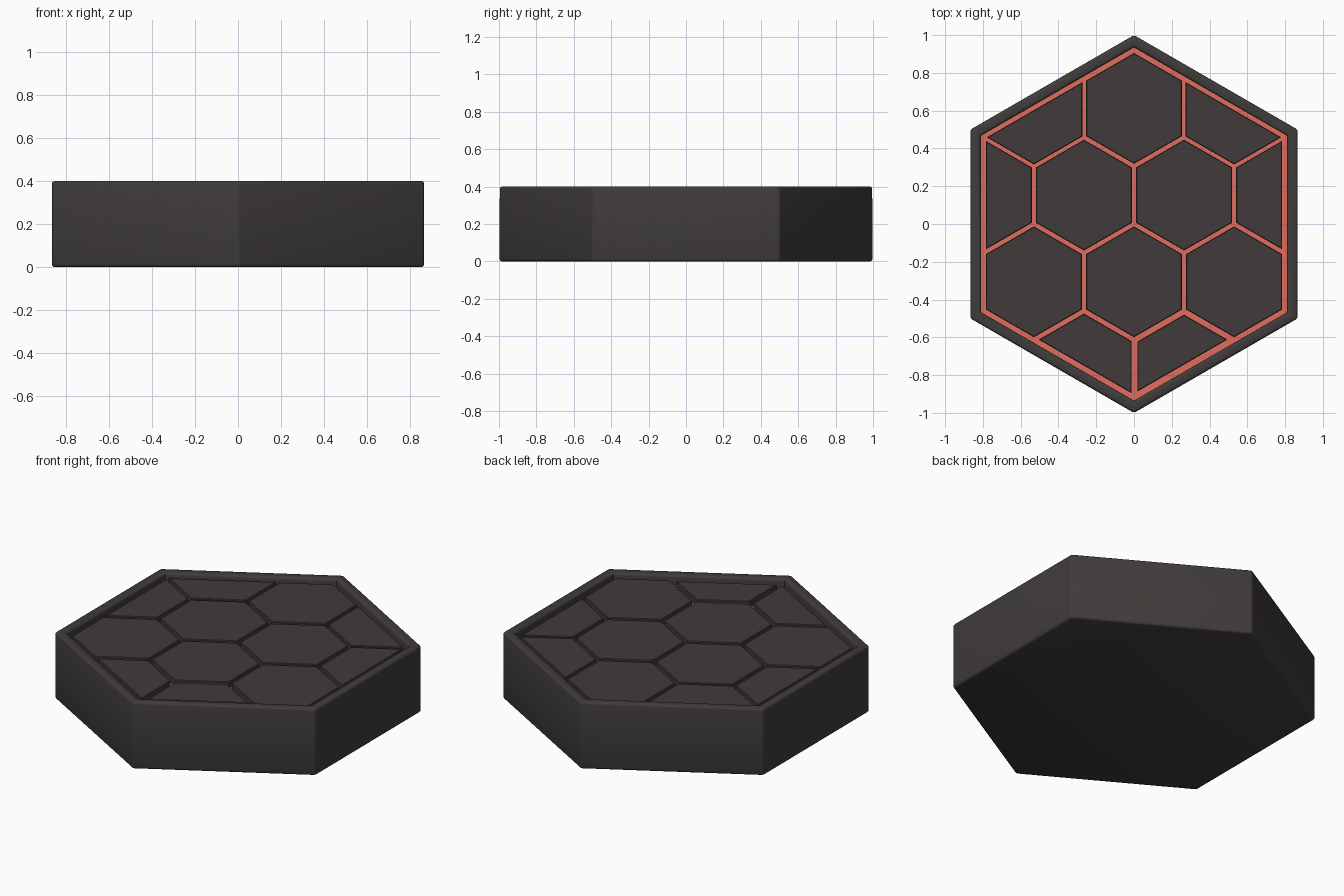
import bpy, bmesh, math
from mathutils import Vector

if "Cube" in bpy.data.objects:
    bpy.data.objects.remove(bpy.data.objects["Cube"])

HEIGHT = 0.4
CELL = 0.306                       # side length of one hexagonal cell
APOTHEM = CELL * math.sqrt(3) / 2
FLOOR, TILE_TOP = 0.34, 0.38


def material(name, colour):
    mat = bpy.data.materials.new(name)
    mat.use_nodes = True
    mat.diffuse_color = (*colour, 1)
    mat.node_tree.nodes["Principled BSDF"].inputs["Base Color"].default_value = (*colour, 1)
    return mat


frame_mat = material("dark_charcoal", (0.050, 0.045, 0.043))
tile_mat = material("warm_charcoal", (0.052, 0.043, 0.042))
glow_mat = material("coral_red", (0.75, 0.15, 0.11))


def finish(bm, name, mats, angle):
    bmesh.ops.recalc_face_normals(bm, faces=bm.faces)
    mesh = bpy.data.meshes.new(name)
    bm.to_mesh(mesh)
    bm.free()
    for mat in mats:
        mesh.materials.append(mat)
    obj = bpy.data.objects.new(name, mesh)
    bpy.context.collection.objects.link(obj)
    bpy.ops.object.select_all(action="DESELECT")
    obj.select_set(True)
    bpy.context.view_layer.objects.active = obj
    bpy.ops.object.shade_smooth_by_angle(angle=math.radians(angle))


def hexagon(bm, radius, z):
    # Pointed ends face front and back
    turns = [math.radians(30 + 60 * i) for i in range(6)]
    return bm.faces.new([bm.verts.new((radius * math.cos(a), radius * math.sin(a), z)) for a in turns])


def extrude(bm, face, height):
    result = bmesh.ops.extrude_face_region(bm, geom=[face])["geom"]
    verts = [g for g in result if isinstance(g, bmesh.types.BMVert)]
    bmesh.ops.translate(bm, verts=verts, vec=(0, 0, height))
    return [g for g in result if isinstance(g, bmesh.types.BMFace)][0]


# Tray body: hexagonal block with a sunken red floor and rounded rim
bm = bmesh.new()
top = extrude(bm, hexagon(bm, 1.0, 0), HEIGHT)
bmesh.ops.recalc_face_normals(bm, faces=bm.faces)
outer_edges = list(bm.edges)
bmesh.ops.inset_region(bm, faces=[top], thickness=0.065)
rim_edges = list(top.edges)
floor = extrude(bm, top, FLOOR - HEIGHT)
floor.material_index = 1
if top.is_valid and top is not floor:
    bm.faces.remove(top)
rim_edges = [e for e in bm.edges if e not in outer_edges
             and all(abs(v.co.z - HEIGHT) < 0.001 and v.co.length < 1.02 for v in e.verts)
             and all(abs(f.normal.z) < 2 for f in e.link_faces)
             and abs(e.verts[0].co.xy.length - e.verts[1].co.xy.length) < 0.001]
bmesh.ops.bevel(bm, geom=rim_edges, offset=0.017, segments=3, profile=0.5,
                affect="EDGES", material=0)
outer_edges = [e for e in bm.edges if all(v.co.xy.length > 0.99 for v in e.verts)]
bmesh.ops.bevel(bm, geom=outer_edges, offset=0.013, segments=3, profile=0.5,
                affect="EDGES", material=0)
finish(bm, "tray_body", [frame_mat, glow_mat], 40)


def tile(name, centre, gap):
    # A cell of the honeycomb, trimmed to the tray outline
    bm = bmesh.new()
    hexagon(bm, 1.0, FLOOR - 0.01)
    for i in range(6):
        normal = Vector((math.cos(math.radians(60 * i)), math.sin(math.radians(60 * i)), 0))
        for origin, reach in ((centre, APOTHEM), (Vector(), 3 * APOTHEM)):
            bmesh.ops.bisect_plane(bm, geom=bm.verts[:] + bm.edges[:] + bm.faces[:],
                                   plane_co=origin + normal * (reach - gap), plane_no=normal,
                                   clear_outer=True)
    bmesh.ops.remove_doubles(bm, verts=bm.verts, dist=0.002)
    bm.faces.ensure_lookup_table()
    extrude(bm, bm.faces[0], TILE_TOP - FLOOR + 0.01)
    edges = [e for e in bm.edges if all(v.co.z > FLOOR for v in e.verts)]
    bmesh.ops.bevel(bm, geom=edges, offset=0.004, segments=1, affect="EDGES")
    finish(bm, name, [tile_mat], 20)


# Honeycomb tiles, row by row from the front: columns in half-cell steps
rows = [(-1, 1), (-2, 0, 2), (-3, -1, 1, 3), (-2, 0, 2)]
gaps = {(0, 1): 0.018, (0, -1): 0.013, (3, -2): 0.008, (3, 2): 0.008}
for row, columns in enumerate(rows):
    for column in columns:
        centre = Vector((column * APOTHEM, (row * 1.5 - 2.5) * CELL, 0))
        tile(f"tile_row{row + 1}_{columns.index(column) + 1}", centre,
             gaps.get((row, column), 0.011))
